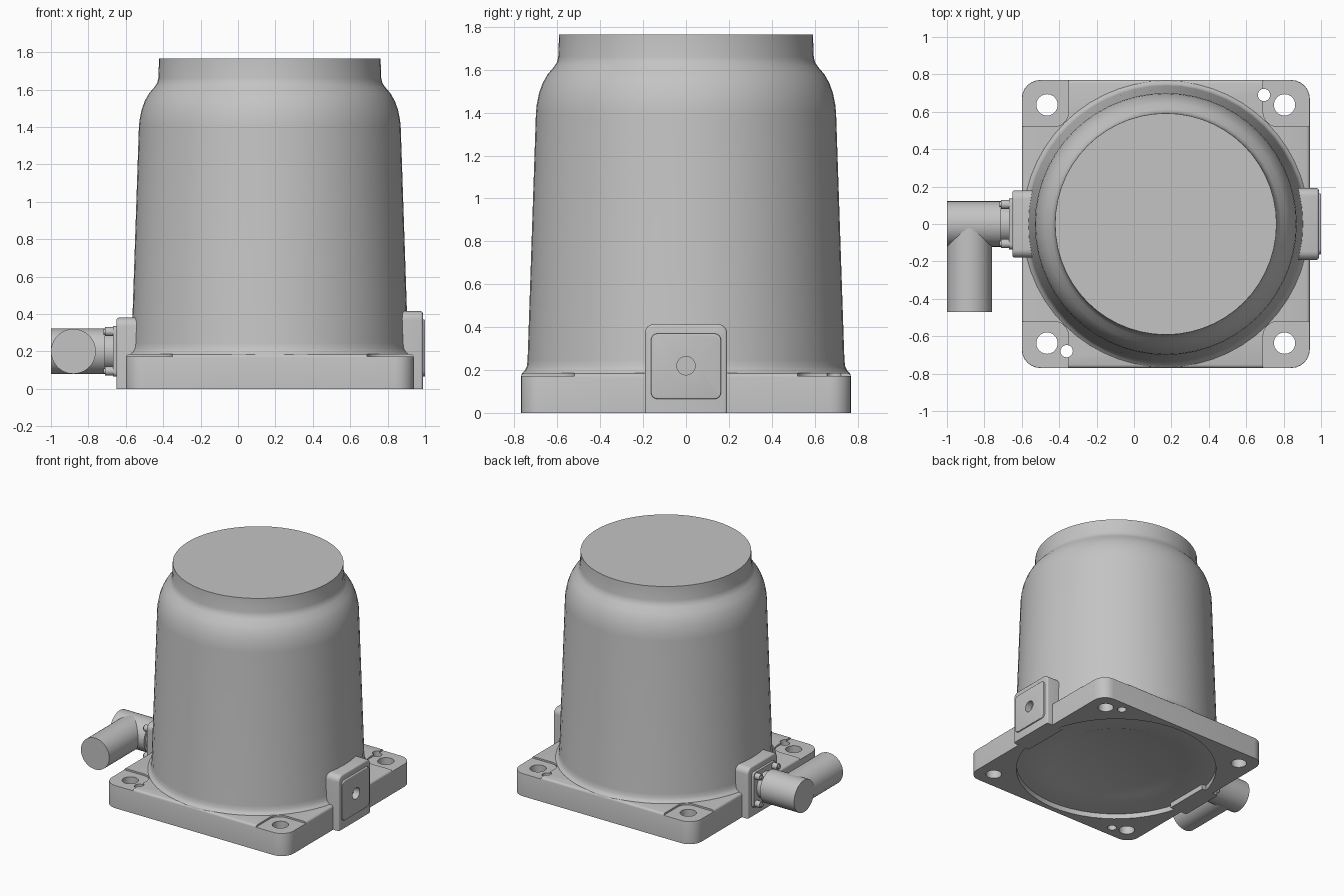
import bpy, bmesh, math
from mathutils import Vector, Matrix

cube = bpy.data.objects.get("Cube")
if cube:
    bpy.data.objects.remove(cube, do_unlink=True)

grey = bpy.data.materials.new("cast_grey")
grey.use_nodes = True
grey.diffuse_color = (0.55, 0.55, 0.55, 1)
grey.node_tree.nodes["Principled BSDF"].inputs["Base Color"].default_value = grey.diffuse_color

CX = 0.17      # housing axis
HALF = 0.77    # half width of the flange
AXES = {"x": Matrix.Rotation(math.pi / 2, 4, "Y"),
        "y": Matrix.Rotation(math.pi / 2, 4, "X"),
        "z": Matrix.Identity(4)}


def finish(name, bm):
    bmesh.ops.recalc_face_normals(bm, faces=bm.faces)
    mesh = bpy.data.meshes.new(name)
    bm.to_mesh(mesh)
    bm.free()
    mesh.materials.append(grey)
    obj = bpy.data.objects.new(name, mesh)
    bpy.context.collection.objects.link(obj)
    return obj


def select(obj):
    bpy.ops.object.select_all(action="DESELECT")
    obj.select_set(True)
    bpy.context.view_layer.objects.active = obj


def smooth(obj):
    select(obj)
    bpy.ops.object.shade_smooth_by_angle(angle=math.radians(32))


def cylinder(name, center, radius, depth, axis="z", sides=32, radius2=None):
    bm = bmesh.new()
    bmesh.ops.create_cone(bm, cap_ends=True, segments=sides, radius1=radius,
                          radius2=radius if radius2 is None else radius2, depth=depth,
                          matrix=Matrix.Translation(center) @ AXES[axis])
    return finish(name, bm)


def block(name, lo, hi, axis, radius, keep=lambda p: True, rim=0, rim_side=1):
    """Box with corners rounded around one axis and an optional rounded rim."""
    lo, hi = Vector(lo), Vector(hi)
    size, mid, k = hi - lo, (lo + hi) / 2, "xyz".index(axis)
    bm = bmesh.new()
    bmesh.ops.create_cube(bm, size=1, matrix=Matrix.Translation(mid) @ Matrix.Diagonal((*size, 1)))
    corners = [e for e in bm.edges
               if abs(e.verts[0].co[k] - e.verts[1].co[k]) > 1e-5
               and keep((e.verts[0].co + e.verts[1].co) / 2)]
    bmesh.ops.bevel(bm, geom=corners, offset=radius, segments=6, profile=0.5, affect="EDGES")
    if rim:
        end = hi[k] if rim_side > 0 else lo[k]
        edges = [e for e in bm.edges if all(abs(v.co[k] - end) < 1e-5 for v in e.verts)
                 and any(v.co.z > 0.001 for v in e.verts)]
        bmesh.ops.bevel(bm, geom=edges, offset=rim, segments=3, profile=0.5, affect="EDGES")
    return finish(name, bm)


def lathe(name, profile, sides=56):
    bm = bmesh.new()
    rings = []
    for r, z in profile:
        rings.append([bm.verts.new((CX + r * math.cos(2 * math.pi * i / sides),
                                    r * math.sin(2 * math.pi * i / sides), z))
                      for i in range(sides)])
    for a, b in zip(rings, rings[1:]):
        for i in range(sides):
            j = (i + 1) % sides
            bm.faces.new((a[i], a[j], b[j], b[i]))
    bm.faces.new(rings[0])
    bm.faces.new(rings[-1])
    return finish(name, bm)


def cut(obj, cutter):
    mod = obj.modifiers.new("cut", "BOOLEAN")
    mod.operation = "DIFFERENCE"
    mod.solver = "EXACT"
    mod.object = cutter
    select(obj)
    bpy.ops.object.modifier_apply(modifier=mod.name)
    bpy.data.objects.remove(cutter, do_unlink=True)


# Square mounting flange
flange = block("mounting_flange", (CX - HALF, -HALF, 0), (CX + HALF, HALF, 0.185),
               "z", 0.1, rim=0.018)

# Corner seats and bolt holes
for sx in (-1, 1):
    for sy in (-1, 1):
        px, py = CX + sx * HALF, sy * HALF
        cut(flange, block("seat_cutter", (px - 0.25, py - 0.25, 0.172),
                          (px + 0.25, py + 0.25, 0.4), "z", 0.08))
        cut(flange, cylinder("hole_cutter", (CX + sx * 0.635, sy * 0.637, 0.1), 0.057, 0.5))

# Two dowel holes
for x, y in ((0.695, 0.69), (-0.36, -0.68)):
    cut(flange, cylinder("dowel_cutter", (x, y, 0.1), 0.033, 0.5, sides=20))

# Shallow dished recess underneath
cut(flange, lathe("recess_cutter", [(0.73, -0.1), (0.73, 0.04), (0.52, 0.04),
                                    (0.48, 0.055), (0.02, 0.055)]))
smooth(flange)

# Tapered housing with rounded shoulder, neck and flat cap
housing = lathe("housing", [
    (0.70, 0.10), (0.768, 0.175), (0.765, 0.186), (0.752, 0.198), (0.743, 0.215),
    (0.739, 0.245), (0.70, 1.40), (0.696, 1.44), (0.686, 1.49), (0.668, 1.54),
    (0.645, 1.58), (0.615, 1.615), (0.602, 1.635), (0.596, 1.66), (0.592, 1.765)])
smooth(housing)


def upper(p):
    return p.z > 0.1


# Left side pad with raised cover and a blind hole
left_pad = block("left_pad", (0.84, -0.192, 0), (0.988, 0.192, 0.415), "x", 0.045, upper, rim=0.012)
cover = block("left_pad_cover", (0.95, -0.163, 0.065), (1.0, 0.163, 0.37), "x", 0.03, rim=0.005)
for part in (left_pad, cover):
    cut(part, cylinder("port_cutter", (1.0, 0, 0.22), 0.043, 0.1, "x", 24))
    smooth(part)

# Right side pad and connector plate
smooth(block("right_pad", (-0.65, -0.18, 0), (-0.50, 0.18, 0.38), "x", 0.045, upper,
             rim=0.012, rim_side=-1))
smooth(block("connector_plate", (-0.668, -0.135, 0.065), (-0.64, 0.135, 0.335), "x", 0.025))

# Plate screws
for sy in (-1, 1):
    for sz in (-1, 1):
        pos = Vector((-0.685, sy * 0.105, 0.2 + sz * 0.105))
        smooth(cylinder("plate_screw", pos, 0.024, 0.05, "x", 16))
        smooth(cylinder("screw_tip", pos - Vector((0.0175, 0, 0)), 0.014, 0.035, "x", 12))

# Elbow connector: collar, short arm and outlet arm
smooth(cylinder("connector_collar", (-0.69, 0, 0.2), 0.1, 0.08, "x"))
smooth(cylinder("connector_arm", (-0.855, 0, 0.2), 0.122, 0.29, "x", 40))
smooth(cylinder("connector_outlet", (-0.88, -0.235, 0.2), 0.12, 0.47, "y", 40))
